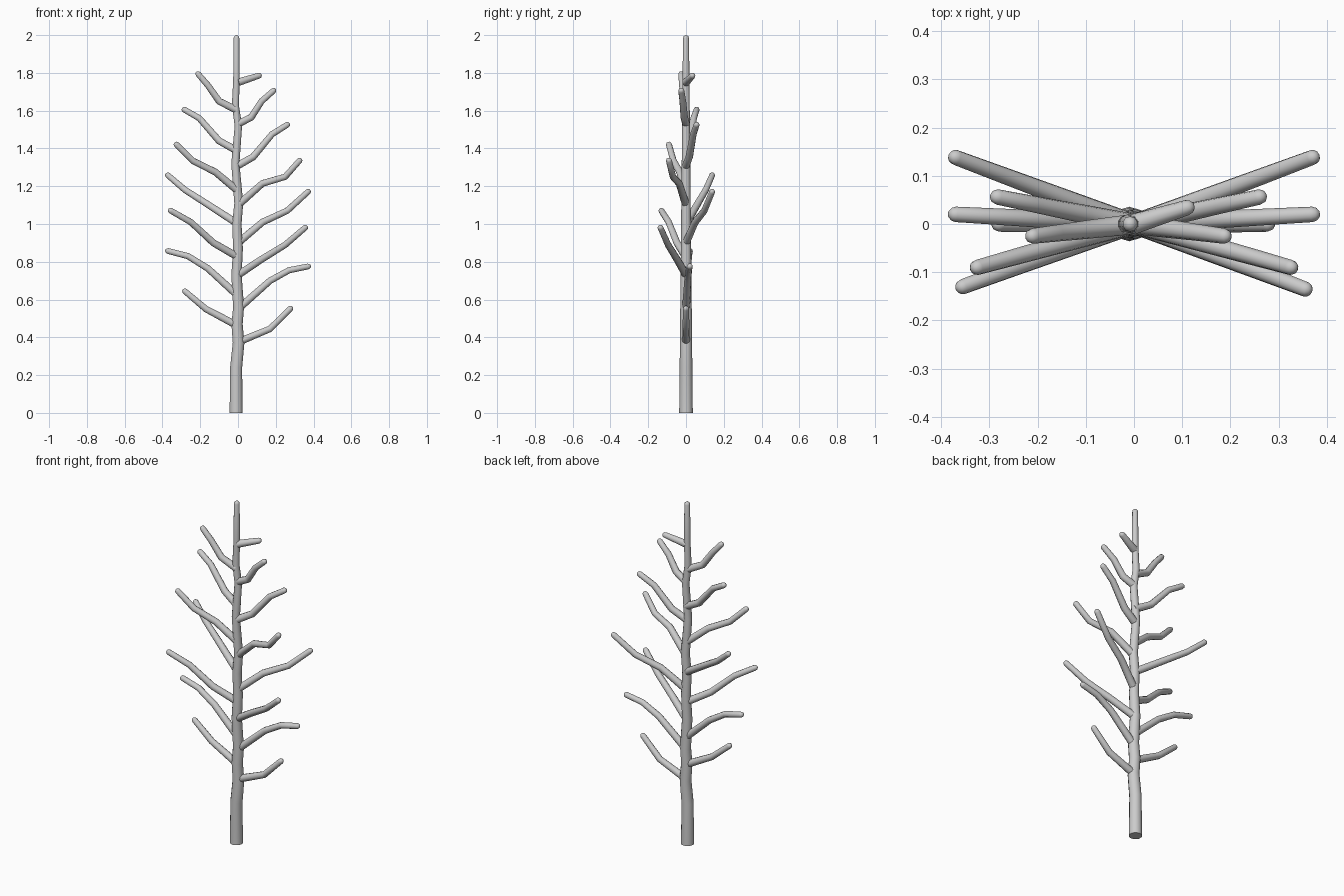
import bpy, bmesh, math
from mathutils import Vector

if "Cube" in bpy.data.objects:
    bpy.data.objects.remove(bpy.data.objects["Cube"])

SIDES = 10


def tube(name, points, r0, r1, flat_start=False):
    """Tapered tube along a path with a domed tip."""
    pts = [Vector(p) for p in points]
    run = [0.0]
    for a, b in zip(pts, pts[1:]):
        run.append(run[-1] + (b - a).length)
    rings = []
    for i, p in enumerate(pts):
        a, b = pts[max(i - 1, 0)], pts[min(i + 1, len(pts) - 1)]
        d = (b - a).normalized()
        if flat_start and i == 0:
            d = Vector((0, 0, 1))
        rings.append((p, d, r0 + (r1 - r0) * run[i] / run[-1]))
    p, d, r = rings[-1]
    for ang in (35, 65):
        t = math.radians(ang)
        rings.append((p + d * r * math.sin(t), d, r * math.cos(t)))
    bm = bmesh.new()
    loops = []
    for c, d, rad in rings:
        u = Vector((0, 1, 0))
        u = (u - d * u.dot(d)).normalized()
        v = d.cross(u)
        loops.append([bm.verts.new(c + (u * math.cos(k * math.tau / SIDES)
                      + v * math.sin(k * math.tau / SIDES)) * rad) for k in range(SIDES)])
    for lo, hi in zip(loops, loops[1:]):
        for k in range(SIDES):
            n = (k + 1) % SIDES
            bm.faces.new((lo[k], lo[n], hi[n], hi[k]))
    bm.faces.new(loops[0][::-1])
    tip = bm.verts.new(p + rings[-1][1] * r)
    for k in range(SIDES):
        bm.faces.new((loops[-1][k], loops[-1][(k + 1) % SIDES], tip))
    bmesh.ops.recalc_face_normals(bm, faces=bm.faces)
    for f in bm.faces:
        f.smooth = True
    me = bpy.data.meshes.new(name)
    bm.to_mesh(me)
    bm.free()
    ob = bpy.data.objects.new(name, me)
    bpy.context.collection.objects.link(ob)
    bpy.context.view_layer.objects.active = ob
    ob.select_set(True)
    bpy.ops.object.shade_smooth_by_angle(angle=math.radians(50))
    ob.select_set(False)


# Trunk: gently swaying, tapering upward
trunk = [(-.01, 0), (-.01, .24), (.003, .37), (-.005, .47), (.003, .56), (-.008, .73),
         (0, .87), (-.006, 1.0), (.004, 1.11), (-.014, 1.32), (.002, 1.52),
         (-.014, 1.63), (-.008, 1.76), (-.008, 1.984)]
tube("trunk", [(x, 0, z) for x, z in trunk], .036, .016, flat_start=True)

# Branches: sideways depth of the tip, then (x, z) path points
right = [
    (0, [(0, .375), (.17, .445), (.277, .552)]),
    (.02, [(0, .55), (.17, .70), (.27, .755), (.37, .775)]),
    (-.135, [(0, .73), (.12, .81), (.25, .89), (.355, .98)]),
    (.138, [(0, .90), (.13, 1.01), (.26, 1.07), (.37, 1.17)]),
    (-.09, [(0, 1.10), (.13, 1.215), (.25, 1.25), (.325, 1.335)]),
    (.056, [(0, 1.31), (.08, 1.355), (.18, 1.475), (.26, 1.525)]),
    (-.025, [(0, 1.53), (.07, 1.565), (.125, 1.65), (.187, 1.705)]),
    (.034, [(0, 1.75), (.11, 1.785)]),
]
left = [
    (0, [(0, .46), (-.17, .55), (-.28, .643)]),
    (.02, [(0, .62), (-.16, .765), (-.265, .83), (-.37, .857)]),
    (-.13, [(0, .825), (-.13, .90), (-.25, 1.01), (-.355, 1.07)]),
    (.138, [(0, 1.00), (-.17, 1.11), (-.28, 1.18), (-.37, 1.257)]),
    (-.09, [(0, 1.175), (-.12, 1.275), (-.24, 1.335), (-.325, 1.42)]),
    (.056, [(0, 1.385), (-.10, 1.44), (-.205, 1.56), (-.283, 1.605)]),
    (-.025, [(-.01, 1.605), (-.10, 1.65), (-.16, 1.735), (-.21, 1.793)]),
]
for side, branches in (("right", right), ("left", left)):
    for i, (depth, path) in enumerate(branches):
        end = path[-1][0]
        pts = [(x, depth * x / end, z) for x, z in path]
        tube(f"{side}_branch_{i + 1}", pts, .021, .016)
